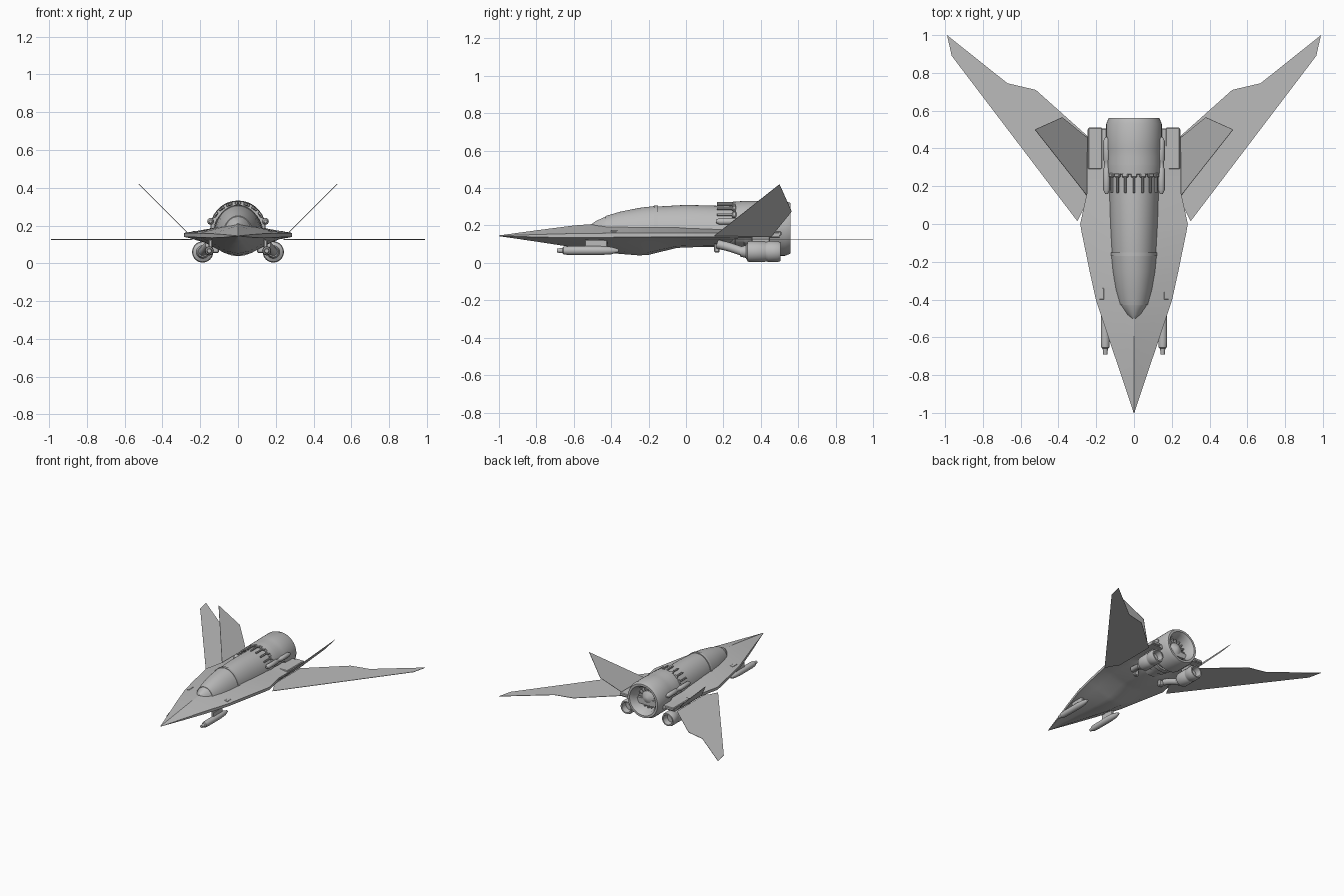
import bpy, bmesh, math
from math import sin, cos, pi
from mathutils import Vector

cube = bpy.data.objects.get("Cube")
if cube:
    bpy.data.objects.remove(cube)

grey = bpy.data.materials.new("hull grey")
grey.use_nodes = True
COLOUR = (0.5, 0.5, 0.5, 1)
grey.diffuse_color = COLOUR
grey.node_tree.nodes["Principled BSDF"].inputs["Base Color"].default_value = COLOUR


def finish(name, bm, angle=None):
    bmesh.ops.remove_doubles(bm, verts=bm.verts, dist=0.0002)
    bmesh.ops.recalc_face_normals(bm, faces=bm.faces)
    mesh = bpy.data.meshes.new(name)
    bm.to_mesh(mesh)
    bm.free()
    mesh.materials.append(grey)
    ob = bpy.data.objects.new(name, mesh)
    bpy.context.collection.objects.link(ob)
    if angle:
        bpy.ops.object.select_all(action='DESELECT')
        ob.select_set(True)
        bpy.context.view_layer.objects.active = ob
        bpy.ops.object.shade_smooth_by_angle(angle=math.radians(angle))
    return ob


def loft(name, rings, angle=35):
    """Skin closed rings of points and cap both ends."""
    bm = bmesh.new()
    rows = [[bm.verts.new(p) for p in ring] for ring in rings]
    n = len(rows[0])
    for a, b in zip(rows, rows[1:]):
        for i in range(n):
            j = (i + 1) % n
            bm.faces.new((a[i], a[j], b[j], b[i]))
    bm.faces.new(rows[0])
    bm.faces.new(rows[-1])
    return finish(name, bm, angle)


def lathe(name, x, z, profile, n=32, angle=35):
    """Round part along y from (y, radius) pairs."""
    return loft(name, [[(x + r * cos(2 * pi * i / n), y, z + r * sin(2 * pi * i / n))
                        for i in range(n)] for y, r in profile], angle)


def plate(name, points, thickness=0.003):
    pts = [Vector(p) for p in points]
    off = (pts[1] - pts[0]).cross(pts[2] - pts[0]).normalized() * thickness / 2
    return loft(name, [[p - off for p in pts], [p + off for p in pts]], None)


def box(name, centre, size, roll=0):
    bm = bmesh.new()
    bmesh.ops.create_cube(bm, size=1)
    bmesh.ops.scale(bm, vec=size, verts=bm.verts)
    bmesh.ops.bevel(bm, geom=bm.edges[:], offset=min(size) * 0.2, segments=1, affect='EDGES')
    ob = finish(name, bm)
    ob.location = centre
    ob.rotation_euler.y = roll
    return ob


def tube(name, points, radius):
    curve = bpy.data.curves.new(name, 'CURVE')
    curve.dimensions = '3D'
    curve.bevel_depth = radius
    curve.bevel_resolution = 4
    curve.use_fill_caps = True
    sp = curve.splines.new('BEZIER')
    sp.bezier_points.add(len(points) - 1)
    for bp, p in zip(sp.bezier_points, points):
        bp.co = p
        bp.handle_left_type = bp.handle_right_type = 'AUTO'
    curve.materials.append(grey)
    ob = bpy.data.objects.new(name, curve)
    bpy.context.collection.objects.link(ob)


# Chined hull: y, half width, ridge height, edge height, keel height
def hull_ring(y, w, top, edge, keel):
    lip = min(0.011, w * 0.1)
    half = [(0.3 * w, top - 0.25 * (top - edge)), (w, edge + lip), (w, edge - lip),
            (0.72 * w, edge - 0.38 * (edge - keel)), (0.3 * w, keel + 0.13 * (edge - keel))]
    right = [(0, top)] + half + [(0, keel)]
    return [(x, y, z) for x, z in right + [(-x, z) for x, z in reversed(half)]]


hull_stations = [(-1, 0.002, 0.147, 0.145, 0.143), (-0.8, 0.068, 0.174, 0.145, 0.114),
                 (-0.6, 0.136, 0.2, 0.146, 0.083), (-0.4, 0.202, 0.215, 0.148, 0.052),
                 (-0.25, 0.235, 0.215, 0.15, 0.04), (-0.2, 0.245, 0.215, 0.15, 0.043),
                 (-0.05, 0.276, 0.21, 0.15, 0.08), (0, 0.285, 0.205, 0.15, 0.083),
                 (0.16, 0.25, 0.2, 0.15, 0.086), (0.23, 0.25, 0.19, 0.15, 0.1),
                 (0.26, 0.25, 0.19, 0.15, 0.125), (0.5, 0.245, 0.18, 0.15, 0.125)]
loft("hull", [hull_ring(*s) for s in hull_stations], 25)


# Rounded spine and canopy
def dome(y, w, top, grow=0.0):
    base = 0.15
    return [((w + grow) * cos(pi * i / 24), y, base + (top + grow - base) * sin(pi * i / 24))
            for i in range(25)]


spine = [(-0.5, 0.02, 0.212), (-0.48, 0.045, 0.225), (-0.43, 0.075, 0.247),
         (-0.35, 0.096, 0.27), (-0.25, 0.112, 0.29), (-0.16, 0.12, 0.301),
         (0, 0.128, 0.31), (0.15, 0.132, 0.306), (0.27, 0.135, 0.302)]
loft("spine", [dome(*s) for s in spine], 40)
loft("canopy", [dome(*s, 0.004) for s in spine[2:6]], 40)
loft("canopy_frame", [dome(y, 0.1205, 0.3015, 0.006) for y in (-0.17, -0.15)], 40)


# Main engine, with a slimmer underside ahead of the barrel
def engine_ring(y, r, low):
    return [(r * cos(a) if sin(a) >= 0 else max(low, r * 0.85) * cos(a), y,
             0.185 + (r if sin(a) >= 0 else low) * sin(a))
            for a in [2 * pi * i / 48 for i in range(48)]]


barrel = [(0.2, 0.11, 0.1), (0.262, 0.12, 0.1), (0.264, 0.143, 0.105), (0.31, 0.146, 0.105),
          (0.315, 0.146, 0.115), (0.35, 0.146, 0.115), (0.355, 0.146, 0.105),
          (0.39, 0.146, 0.11), (0.4, 0.147, 0.147), (0.53, 0.147, 0.147),
          (0.56, 0.135, 0.135), (0.56, 0.118, 0.118), (0.535, 0.1, 0.1), (0.49, 0.09, 0.09),
          (0.47, 0.085, 0.085)]
loft("main_engine", [engine_ring(*s) for s in barrel], 35)
lathe("engine_cone", 0, 0.185, [(0.465, 0.06), (0.49, 0.055), (0.515, 0.015)])
for k in range(16):
    a = 2 * pi * k / 16
    box("turbine_blade", (0.07 * sin(a), 0.48, 0.185 + 0.07 * cos(a)), (0.012, 0.025, 0.03), a)

# Clamps over the front edge of the engine
for k in range(-3, 4):
    a = k * 0.33
    for name, y, size in (("clamp_arm", 0.215, (0.012, 0.1, 0.012)),
                          ("clamp_head", 0.258, (0.032, 0.022, 0.016))):
        box(name, (0.142 * sin(a), y, 0.182 + 0.137 * cos(a)), size, a)

for side, s in (("left", 1), ("right", -1)):
    # Swept wing and canted tail fin
    plate(side + "_wing", [(s * x, y, 0.126) for x, y in
          [(0.30, 0.015), (0.965, 0.89), (0.99, 1), (0.67, 0.745), (0.52, 0.71),
           (0.24, 0.46), (0.24, 0.1), (0.262, 0.09)]])
    plate(side + "_tail_fin", [(s * x, y, x - 0.105) for x, y in
          [(0.245, 0.145), (0.525, 0.50), (0.38, 0.565), (0.245, 0.455)]])

    # Small lower engine with its feed pipe and strut
    lathe(side + "_lower_engine", s * 0.187, 0.06,
          [(0.29, 0.026), (0.32, 0.034), (0.33, 0.052), (0.34, 0.056), (0.42, 0.056),
           (0.425, 0.053), (0.435, 0.053), (0.44, 0.056), (0.49, 0.056), (0.505, 0.05),
           (0.505, 0.04), (0.46, 0.034)])
    tube(side + "_feed_pipe", [(s * 0.15, 0.17, 0.1), (s * 0.165, 0.23, 0.085),
                               (s * 0.187, 0.3, 0.062)], 0.024)
    box(side + "_engine_strut", (s * 0.18, 0.4, 0.12), (0.03, 0.1, 0.04))
    box(side + "_belly_bracket", (s * 0.12, 0.165, 0.08), (0.04, 0.03, 0.05))

    # Side fairing and coolant tube along the main engine
    box(side + "_deck_rail", (s * 0.205, 0.4, 0.158), (0.075, 0.22, 0.025))
    lathe(side + "_coolant_tube", s * 0.145, 0.222,
          [(0.16, 0.008), (0.18, 0.018), (0.29, 0.018), (0.3, 0.013), (0.33, 0.013),
           (0.34, 0.018), (0.44, 0.018), (0.46, 0.008)], 16)

    # Forward gun pod and pylon
    lathe(side + "_gun_pod", s * 0.152, 0.066,
          [(-0.69, 0.011), (-0.66, 0.014), (-0.655, 0.021), (-0.62, 0.024),
           (-0.46, 0.024), (-0.4, 0.02), (-0.36, 0.008)], 16)
    box(side + "_gun_pylon", (s * 0.145, -0.48, 0.1), (0.02, 0.12, 0.05))

    # Deck vent
    box(side + "_deck_vent", (s * 0.17, -0.37, 0.166), (0.025, 0.06, 0.012), s * 0.3)
